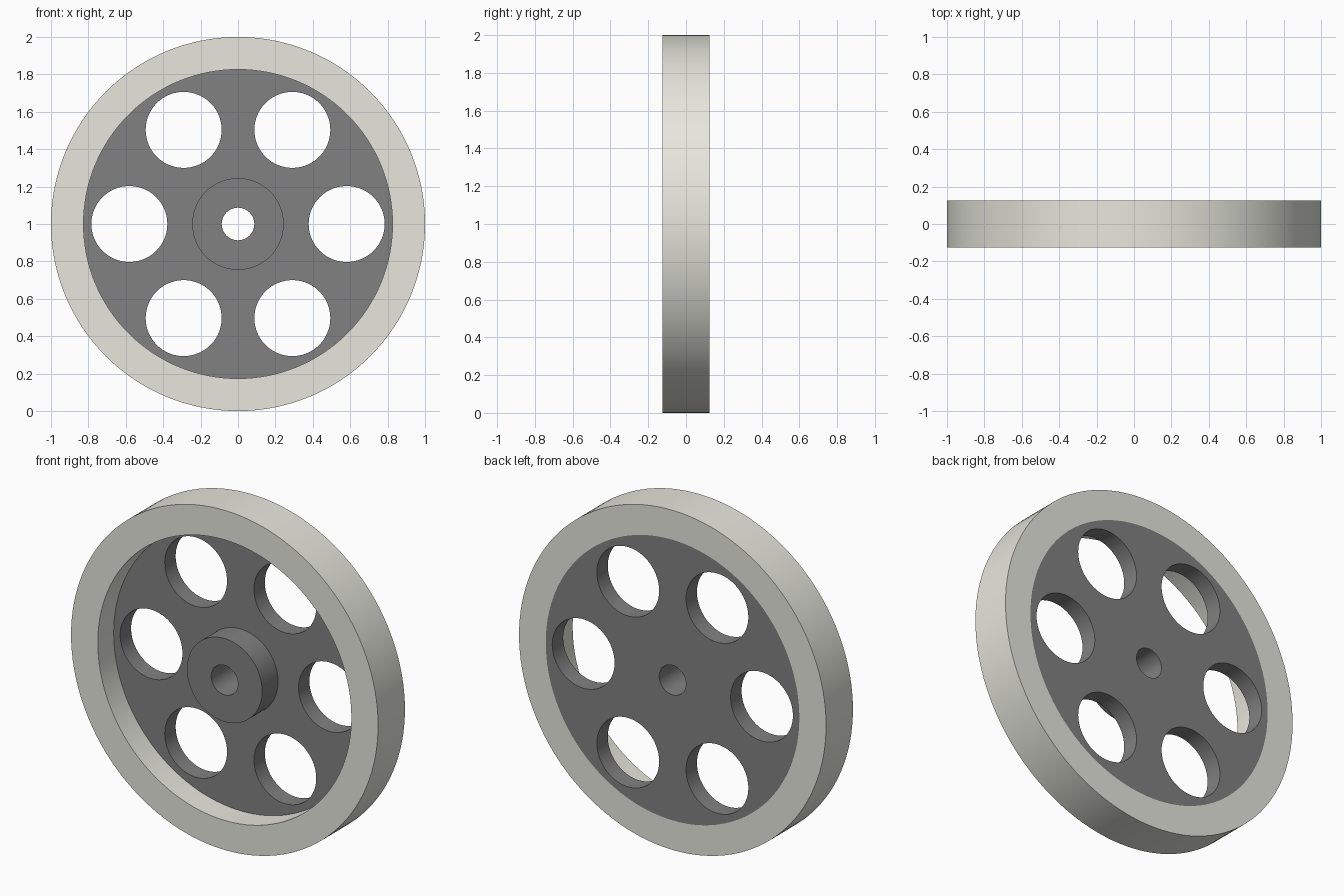
import bpy, bmesh
from math import cos, sin, pi, radians
from mathutils import Vector

if "Cube" in bpy.data.objects:
    bpy.data.objects.remove(bpy.data.objects["Cube"])

SEG = 128
FRONT, BACK, WEB = -0.125, 0.125, 0.023   # rim faces and front of the web


def material(name, rgb):
    m = bpy.data.materials.new(name)
    m.diffuse_color = (*rgb, 1)
    m.use_nodes = True
    m.node_tree.nodes["Principled BSDF"].inputs["Base Color"].default_value = m.diffuse_color
    return m


def lathe(bm, profile, centre, seg=SEG, closed=True):
    """Revolve (radius, y) points about an axis along y."""
    rings = [[bm.verts.new((centre[0] + r * cos(2 * pi * i / seg), y,
                            centre[1] + r * sin(2 * pi * i / seg)))
              for i in range(seg)] for r, y in profile]
    n = len(rings)
    for k in range(n if closed else n - 1):
        a, b = rings[k], rings[(k + 1) % n]
        for i in range(seg):
            j = (i + 1) % seg
            bm.faces.new((a[i], a[j], b[j], b[i]))
    if not closed:
        bm.faces.new(rings[0])
        bm.faces.new(rings[-1])


def finish(bm, name, mat=None):
    bmesh.ops.recalc_face_normals(bm, faces=bm.faces)
    me = bpy.data.meshes.new(name)
    bm.to_mesh(me)
    bm.free()
    ob = bpy.data.objects.new(name, me)
    bpy.context.collection.objects.link(ob)
    if mat:
        me.materials.append(mat)
    return ob


def smooth(ob):
    bpy.ops.object.select_all(action='DESELECT')
    ob.select_set(True)
    bpy.context.view_layer.objects.active = ob
    bpy.ops.object.shade_smooth_by_angle(angle=radians(30))


# Pale rim
bm = bmesh.new()
lathe(bm, [(1, FRONT), (1, BACK), (0.826, BACK), (0.826, FRONT)], (0, 1))
rim = finish(bm, "rim", material("pale_rim", (0.8, 0.8, 0.73)))
smooth(rim)

# Dark web with raised hub on the front and a bore through the middle
bm = bmesh.new()
lathe(bm, [(0.087, FRONT), (0.245, FRONT), (0.245, WEB),
           (0.826, WEB), (0.826, BACK), (0.087, BACK)], (0, 1))
web = finish(bm, "web_and_hub", material("dark_grey", (0.22, 0.22, 0.22)))

# Ring of six lightening holes
bm = bmesh.new()
for k in range(6):
    a = k * pi / 3
    lathe(bm, [(0.203, -0.3), (0.203, 0.3)],
          (0.581 * cos(a), 1 + 0.581 * sin(a)), 96, closed=False)
cutter = finish(bm, "hole_cutter")
cutter.hide_render = True

mod = web.modifiers.new("holes", 'BOOLEAN')
mod.operation = 'DIFFERENCE'
mod.solver = 'EXACT'
mod.object = cutter
bpy.context.view_layer.objects.active = web
bpy.ops.object.modifier_apply(modifier="holes")
bpy.data.objects.remove(cutter)
smooth(web)
